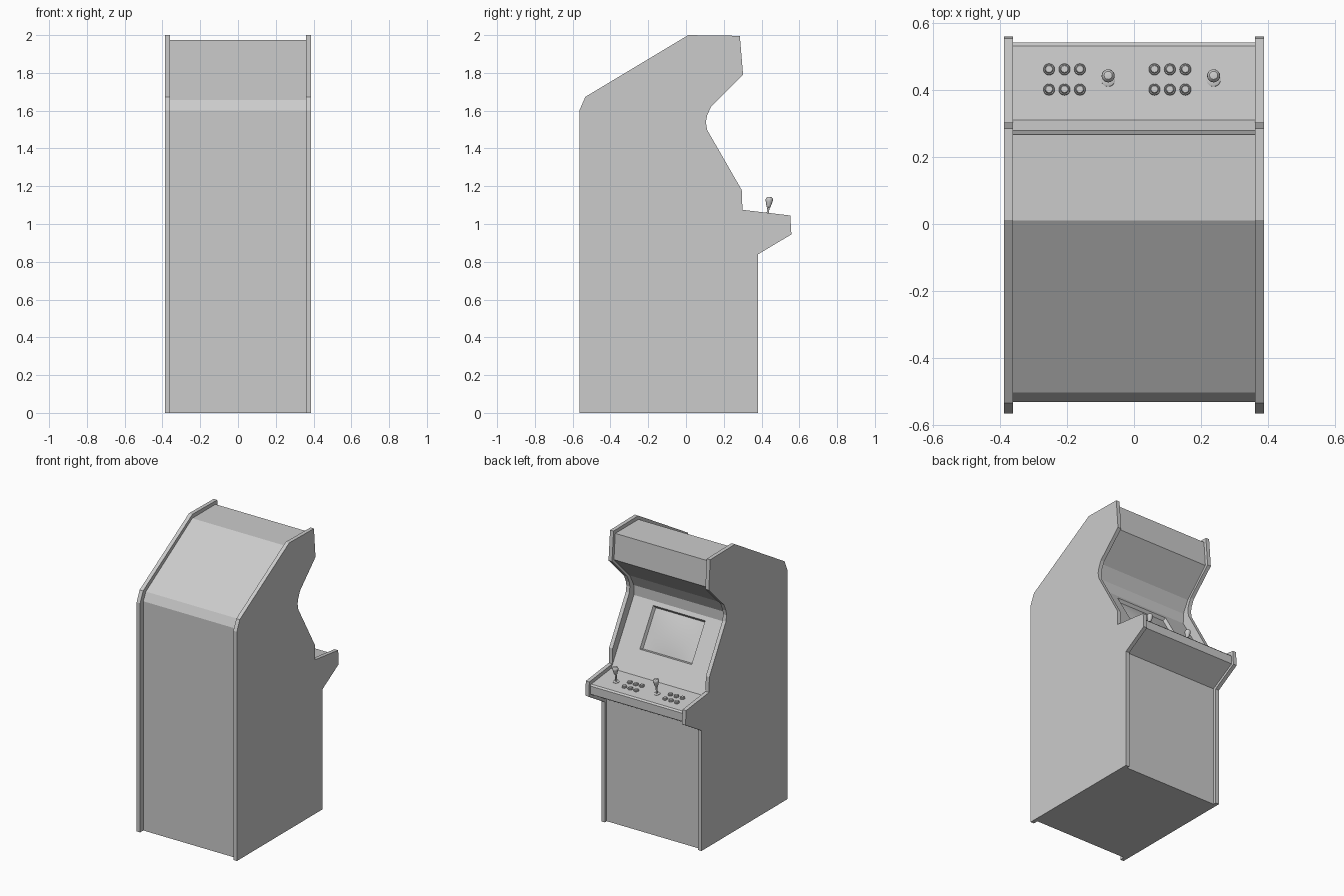
import bpy, bmesh, math
from mathutils import Matrix, Vector

if "Cube" in bpy.data.objects:
    bpy.data.objects.remove(bpy.data.objects["Cube"])


def finish(name, bm, matrix=None, smooth=False):
    bmesh.ops.recalc_face_normals(bm, faces=bm.faces)
    me = bpy.data.meshes.new(name)
    bm.to_mesh(me)
    bm.free()
    ob = bpy.data.objects.new(name, me)
    bpy.context.collection.objects.link(ob)
    if matrix:
        ob.matrix_world = matrix
    if smooth:
        bpy.ops.object.select_all(action='DESELECT')
        ob.select_set(True)
        bpy.context.view_layer.objects.active = ob
        bpy.ops.object.shade_smooth_by_angle(angle=math.radians(35))
    return ob


def slab(name, profile, x0, x1):
    """Extrude a (y, z) outline along x."""
    bm = bmesh.new()
    face = bm.faces.new([bm.verts.new((x0, y, z)) for y, z in profile])
    geo = bmesh.ops.extrude_face_region(bm, geom=[face])["geom"]
    bmesh.ops.translate(bm, vec=(x1 - x0, 0, 0),
                        verts=[v for v in geo if isinstance(v, bmesh.types.BMVert)])
    return finish(name, bm)


def lathe(name, profile, matrix, steps=20):
    """Spin an (r, z) outline around local z."""
    bm = bmesh.new()
    vs = [bm.verts.new((r, 0, z)) for r, z in profile]
    es = [bm.edges.new(p) for p in zip(vs, vs[1:])]
    bmesh.ops.spin(bm, geom=vs + es, cent=(0, 0, 0), axis=(0, 0, 1),
                   angle=math.tau, steps=steps)
    bmesh.ops.remove_doubles(bm, verts=bm.verts, dist=1e-5)
    return finish(name, bm, matrix, True)


# Side panels
side = [(-.565, 0), (-.565, 1.6), (-.533, 1.673), (.012, 2), (.285, 1.996),
        (.302, 1.79), (.133, 1.622), (.112, 1.575), (.105, 1.54), (.112, 1.498),
        (.295, 1.18), (.299, 1.075), (.552, 1.045), (.558, .945),
        (.382, .84), (.382, 0)]
for label, s in (("left", -1), ("right", 1)):
    slab(label + "_side_panel", side, s * .36, s * .387)

# Cabinet body between the side panels
deck_back, deck_front = Vector((0, .31, 1.048)), Vector((0, .53, 1.022))
bezel_top = Vector((0, .06, 1.465))
body = [(-.53, 0), (-.53, 1.6), (-.502, 1.657), (.01, 1.973), (.266, 1.973),
        (.28, 1.795), (.105, 1.618), (.062, 1.535), tuple(bezel_top.yz),
        tuple(deck_back.yz), tuple(deck_front.yz), (.54, 1.012), (.54, .955),
        (.36, .85), (.36, 0)]
cabinet = slab("cabinet_body", body, -.36, .36)

# Screen opening cut into the sloping bezel
up = (bezel_top - deck_back).normalized()
xa = Vector((1, 0, 0))
out = xa.cross(up)
if out.y < 0:
    out = -out
rot = Matrix((-xa, up, out)).transposed().to_4x4()
mid = deck_back + up * .312
frame = Matrix.Translation(mid) @ rot
bm = bmesh.new()
bmesh.ops.create_cube(bm, size=1)
for v in bm.verts:
    k = .19 if v.co.z < 0 else .21
    v.co = (math.copysign(k, v.co.x), math.copysign(k - .055, v.co.y),
            -.025 if v.co.z < 0 else .025)
cutter = finish("screen_cutter", bm, frame)
cutter.hide_render = True
cutter.hide_viewport = True
cut = cabinet.modifiers.new("screen_opening", 'BOOLEAN')
cut.operation = 'DIFFERENCE'
cut.solver = 'EXACT'
cut.object = cutter

# Gently bulging screen glass
bm = bmesh.new()
bmesh.ops.create_grid(bm, x_segments=12, y_segments=10, size=1)
for v in bm.verts:
    x, y = v.co.x, v.co.y
    v.co = (x * .193, y * .138, -.022 + .012 * (1 - x * x) * (1 - y * y))
finish("screen_glass", bm, frame, True)

# Controls stand on the sloping deck
tilt = Matrix.Rotation(math.atan2(deck_front.z - deck_back.z,
                                  deck_front.y - deck_back.y), 4, 'X')


def on_deck(x, y):
    t = (y - deck_back.y) / (deck_front.y - deck_back.y)
    p = deck_back.lerp(deck_front, t)
    return Matrix.Translation((x, y, p.z)) @ tilt


button = [(.017, -.003), (.017, .006), (.0155, .008), (.013, .008), (.012, .005),
          (.012, .011), (.010, .013), (0, .013)]
base = [(.021, -.003), (.021, .003), (.018, .005), (0, .005)]
stick = [(.006, 0), (.006, .055), (.010, .056), (.012, .062), (.018, .085),
         (.0195, .095), (.018, .103), (.012, .109), (0, .111)]
for n, x0 in enumerate((-.253, .061), 1):
    for row, y in enumerate((.46, .40), 1):
        for col in range(3):
            lathe(f"button_{n}_{row}_{col + 1}", button, on_deck(x0 + col * .046, y))
    spot = on_deck(x0 + .176, .43)
    lathe(f"joystick_base_{n}", base, spot)
    lathe(f"joystick_{n}", stick, spot)
